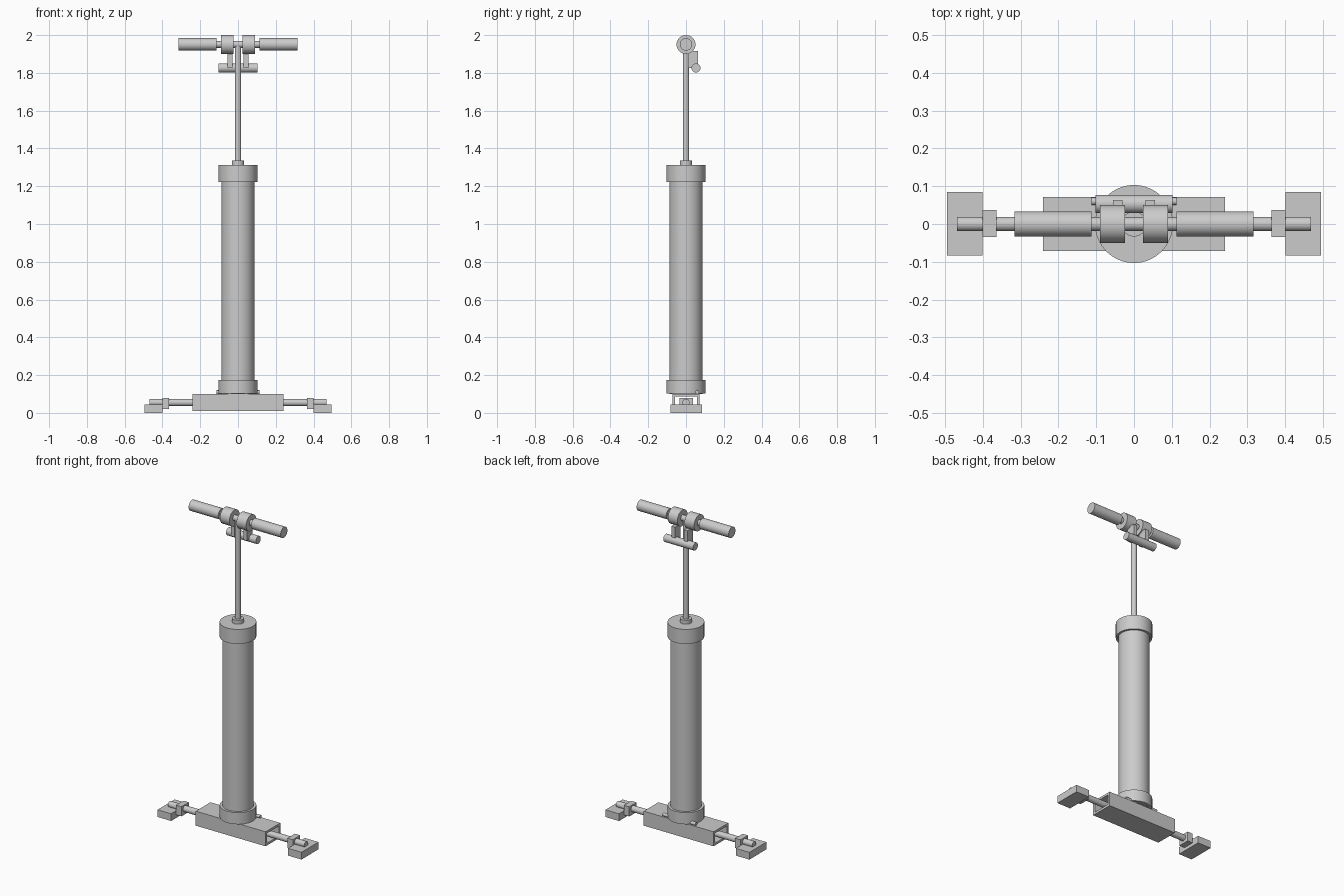
import bpy, bmesh, math
from mathutils import Matrix

if "Cube" in bpy.data.objects:
    bpy.data.objects.remove(bpy.data.objects["Cube"])


def finish(name, bm, smooth=False):
    bmesh.ops.recalc_face_normals(bm, faces=bm.faces)
    me = bpy.data.meshes.new(name)
    bm.to_mesh(me)
    bm.free()
    ob = bpy.data.objects.new(name, me)
    bpy.context.collection.objects.link(ob)
    if smooth:
        bpy.ops.object.select_all(action='DESELECT')
        ob.select_set(True)
        bpy.context.view_layer.objects.active = ob
        bpy.ops.object.shade_smooth_by_angle(angle=math.radians(35))
    return ob


def box(name, x, y, z):
    bm = bmesh.new()
    bmesh.ops.create_cube(bm, size=1)
    for v in bm.verts:
        v.co = [r[0] + (c + 0.5) * (r[1] - r[0]) for c, r in zip(v.co, (x, y, z))]
    return finish(name, bm)


def lathe(name, profile, axis='Z', y=0, z=0, steps=48):
    """Spin (radius, height) points round an axis."""
    bm = bmesh.new()
    vs = [bm.verts.new((r, 0, h)) for r, h in profile]
    es = [bm.edges.new(p) for p in zip(vs, vs[1:])]
    bmesh.ops.spin(bm, geom=vs + es, cent=(0, 0, 0), axis=(0, 0, 1),
                   angle=2 * math.pi, steps=steps)
    bmesh.ops.remove_doubles(bm, verts=bm.verts, dist=1e-5)
    m = Matrix.Translation((0, y, z))
    if axis == 'X':
        m = m @ Matrix.Rotation(math.pi / 2, 4, 'Y')
    bm.transform(m)
    return finish(name, bm, True)


def rod(name, r, a, b, axis='Z', y=0, z=0, steps=32):
    return lathe(name, [(0, a), (r, a), (r, b), (0, b)], axis, y, z, steps)


# hollow rectangular base, open at both ends
bm = bmesh.new()
rings = []
for x in (-0.24, 0.24):
    for y, z0, z1 in ((0.072, 0.01, 0.1), (0.058, 0.024, 0.086)):
        rings.append([bm.verts.new((x, sy, sz)) for sy, sz in
                      ((-y, z0), (y, z0), (y, z1), (-y, z1))])
for a, b in ((0, 2), (1, 3), (0, 1), (2, 3)):
    for i in range(4):
        j = (i + 1) % 4
        bm.faces.new((rings[a][i], rings[a][j], rings[b][j], rings[b][i]))
finish("base_channel", bm)

# barrel with cup-shaped end caps
rod("pump_barrel", 0.088, 0.1, 1.3, steps=64)
lathe("top_cap", [(0.09, 1.29), (0.09, 1.222), (0.103, 1.222), (0.103, 1.312), (0, 1.312)], steps=64)
lathe("bottom_cap", [(0, 0.103), (0.103, 0.103), (0.103, 0.175), (0.088, 0.175)], steps=64)
rod("rod_collar", 0.033, 1.31, 1.336)
rod("piston_rod", 0.017, 1.3, 1.95)
rod("base_pin", 0.01, -0.113, 0.113, 'X', 0.06, 0.11, 16)

# handle bar and lower cross tube
rod("handle_bar", 0.018, -0.15, 0.15, 'X', 0, 1.951)
rod("lower_cross_tube", 0.024, -0.102, 0.102, 'X', 0.053, 1.826)

# mirrored parts
for side, s in (("left", -1), ("right", 1)):
    def span(a, b):
        return tuple(sorted((s * a, s * b)))
    rod(side + "_grip", 0.033, *span(0.113, 0.316), 'X', 0, 1.951)
    rod(side + "_clamp_ring", 0.05, *span(0.024, 0.09), 'X', 0, 1.95)
    box(side + "_clamp_lug", span(0.03, 0.055), (0.01, 0.064), (1.825, 1.915))
    rod(side + "_foot_rod", 0.019, *span(0.05, 0.468), 'X', 0, 0.055)
    box(side + "_foot_bracket", span(0.364, 0.401), (-0.035, 0.037), (0.02, 0.08))
    box(side + "_foot", span(0.401, 0.494), (-0.083, 0.084), (0, 0.045))
